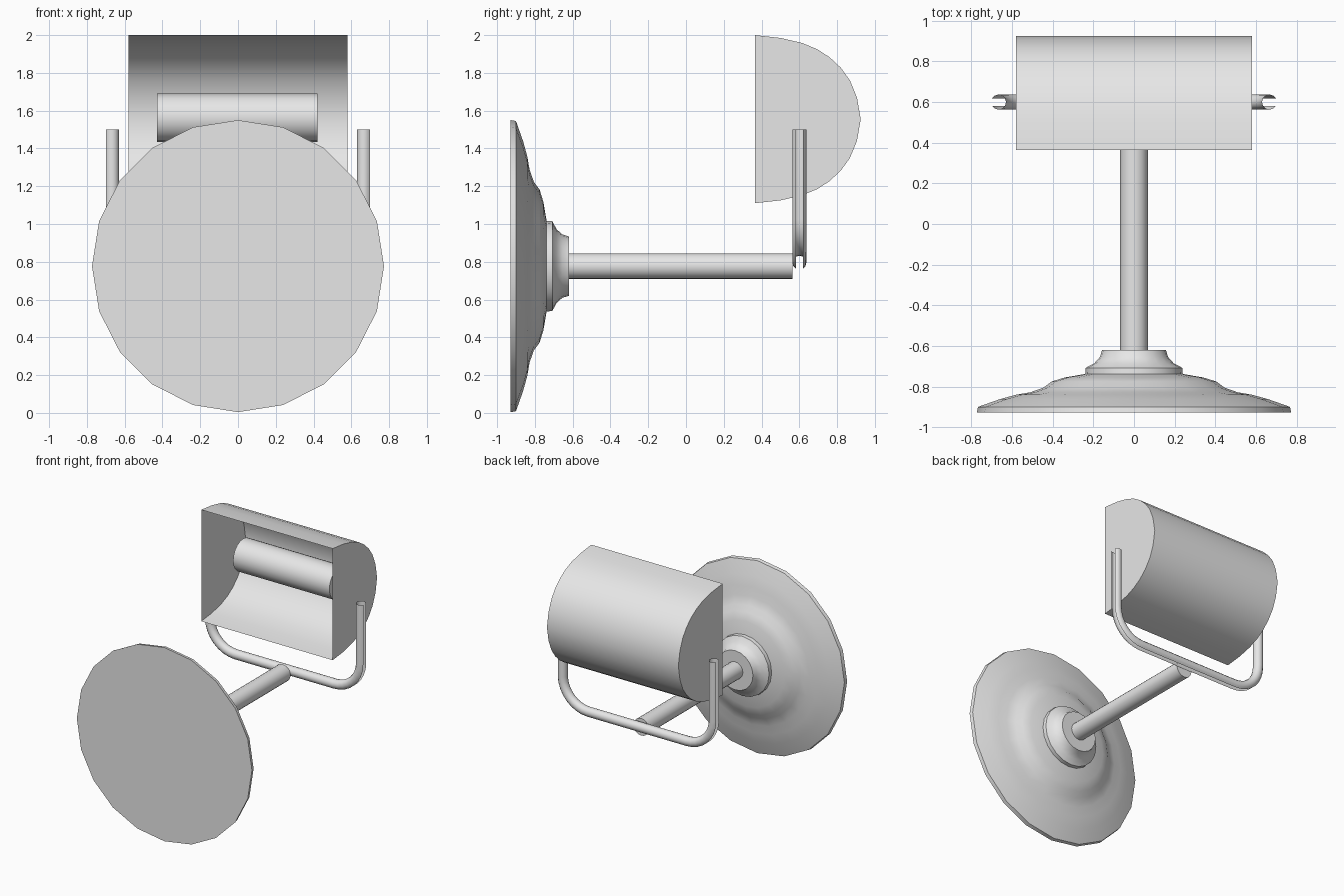
import bpy, bmesh, math
from mathutils import Vector, Matrix

if "Cube" in bpy.data.objects:
    bpy.data.objects.remove(bpy.data.objects["Cube"])

GREY = (0.8, 0.8, 0.8, 1)
metal = bpy.data.materials.new("plain grey")
metal.use_nodes = True
metal.diffuse_color = GREY
metal.node_tree.nodes["Principled BSDF"].inputs["Base Color"].default_value = GREY

AXIS_Z = 0.777      # height of the plate and arm axis


def finish(name, bm, angle=35, fix_normals=True):
    if fix_normals:
        bmesh.ops.recalc_face_normals(bm, faces=bm.faces)
    mesh = bpy.data.meshes.new(name)
    bm.to_mesh(mesh)
    bm.free()
    mesh.materials.append(metal)
    ob = bpy.data.objects.new(name, mesh)
    bpy.context.collection.objects.link(ob)
    bpy.ops.object.select_all(action='DESELECT')
    ob.select_set(True)
    bpy.context.view_layer.objects.active = ob
    bpy.ops.object.shade_smooth_by_angle(angle=math.radians(angle))
    return ob


def bridge(bm, rows, closed):
    """Skin consecutive rows of vertices with quads."""
    n = len(rows[0])
    for a, b in zip(rows, rows[1:]):
        for i in range(n if closed else n - 1):
            j = (i + 1) % n
            bm.faces.new((a[i], a[j], b[j], b[i]))


def lathe_y(name, profile, sides, angle=35):
    """Turn (y, radius) points about the horizontal axis, with flat ends."""
    bm = bmesh.new()
    rows = []
    for y, r in profile:
        turn = [math.tau * i / sides for i in range(sides)]
        rows.append([bm.verts.new((r * math.sin(t), y, AXIS_Z + r * math.cos(t))) for t in turn])
    bridge(bm, rows, True)
    bm.faces.new(rows[0])
    bm.faces.new(rows[-1])
    return finish(name, bm, angle)


# Stepped round wall plate and the straight arm
lathe_y("wall_plate", [
    (-0.928, 0.773), (-0.90, 0.768), (-0.862, 0.66), (-0.84, 0.58), (-0.828, 0.51),
    (-0.805, 0.445), (-0.775, 0.405), (-0.755, 0.34), (-0.738, 0.24), (-0.708, 0.238),
    (-0.685, 0.195), (-0.655, 0.168), (-0.62, 0.157)], 20, 25)
lathe_y("arm", [(-0.64, 0.068), (0.565, 0.068)], 20)

# Bracket: U-shaped tube, slotted along its outer side
bm = bmesh.new()
half, bottom, top, bend, radius = 0.667, 0.795, 1.5, 0.23, 0.037
right = [(Vector((half, 0.6, top)), Vector((1, 0, 0)))]
for i in range(9):
    t = math.pi / 2 * i / 8
    out = Vector((math.cos(t), 0, -math.sin(t)))
    right.append((Vector((half - bend, 0.6, bottom + bend)) + out * bend, out))
mirror = Matrix.Scale(-1, 3, (1, 0, 0))
path = right + [(mirror @ p, mirror @ o) for p, o in reversed(right)]
slot = [math.radians(30 + 300 * i / 10) for i in range(11)]
rows = [[bm.verts.new(p + radius * (math.cos(t) * o + Vector((0, math.sin(t), 0)))) for t in slot]
        for p, o in path]
bridge(bm, rows, False)
bm.normal_update()
inner = [f for f in bm.faces if f.calc_center_median().z > bottom + 0.03
         and abs(f.calc_center_median().x) < 0.2]
if inner and inner[0].normal.z < 0:
    bmesh.ops.reverse_faces(bm, faces=bm.faces)
finish("bracket", bm, 50, False)

# Shade: thin trough open to the front, closed by flat ends
bm = bmesh.new()
mid_z = 1.555
upper = [(0.365, 0.445), (0.5, 0.43), (0.616, 0.403), (0.695, 0.37), (0.76, 0.328),
         (0.82, 0.272), (0.868, 0.205), (0.905, 0.115), (0.925, 0)]
section = upper + [(y, -h) for y, h in reversed(upper[:-1])]
rows = [[bm.verts.new((x, y, mid_z + h)) for y, h in section] for x in (-0.58, 0.58)]
bridge(bm, rows, False)
for row in rows:
    bm.faces.new(row)
finish("shade", bm)

# Tubular bulb lying across the shade
bm = bmesh.new()
place = Matrix.Translation((-0.005, 0.68, 1.562)) @ Matrix.Rotation(math.pi / 2, 4, 'Y')
bmesh.ops.create_cone(bm, cap_ends=True, segments=20, radius1=0.128, radius2=0.128,
                      depth=0.85, matrix=place)
finish("bulb", bm)
